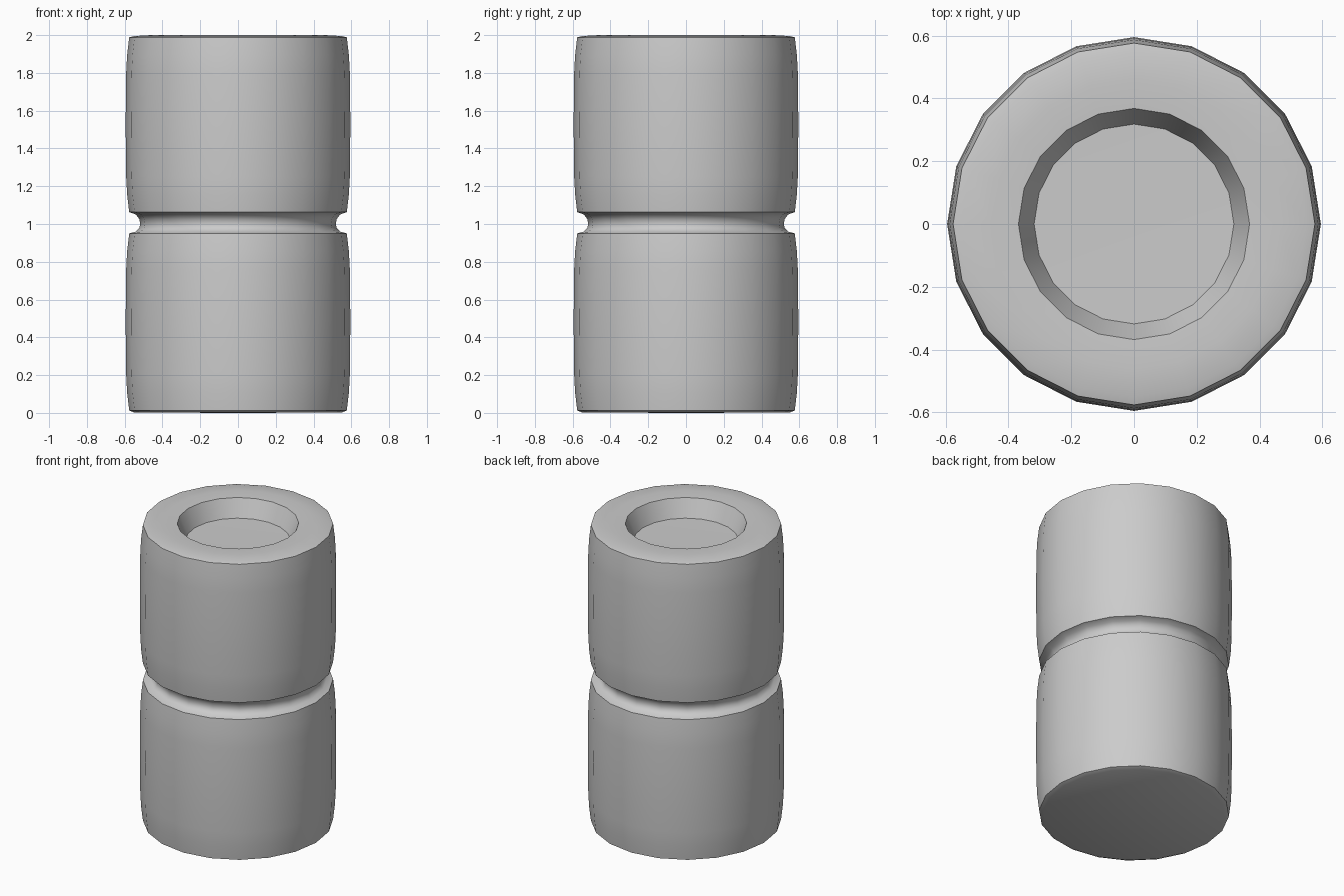
import bpy, bmesh, math

if "Cube" in bpy.data.objects:
    bpy.data.objects.remove(bpy.data.objects["Cube"])

SEGMENTS = 20


def lathe(name, profile):
    """Revolve an (r, z) profile about z; points with r = 0 become poles."""
    bm = bmesh.new()
    rings = []
    for r, z in profile:
        if r == 0:
            rings.append([bm.verts.new((0, 0, z))])
        else:
            rings.append([bm.verts.new((r * math.cos(2 * math.pi * i / SEGMENTS),
                                        r * math.sin(2 * math.pi * i / SEGMENTS), z))
                          for i in range(SEGMENTS)])
    for a, b in zip(rings, rings[1:]):
        for i in range(SEGMENTS):
            j = (i + 1) % SEGMENTS
            if len(a) == 1:
                bm.faces.new((a[0], b[j], b[i]))
            elif len(b) == 1:
                bm.faces.new((a[i], a[j], b[0]))
            else:
                bm.faces.new((a[i], a[j], b[j], b[i]))
    bmesh.ops.recalc_face_normals(bm, faces=bm.faces)
    mesh = bpy.data.meshes.new(name)
    bm.to_mesh(mesh)
    bm.free()
    obj = bpy.data.objects.new(name, mesh)
    bpy.context.collection.objects.link(obj)
    bpy.context.view_layer.objects.active = obj
    obj.select_set(True)
    bpy.ops.object.shade_smooth_by_angle(angle=math.radians(40))
    obj.select_set(False)
    return obj


def bulge(z0, z1):
    """Slightly barrelled wall of one drum section."""
    steps = [(0, .576), (.1, .587), (.2, .592), (.5, .595), (.8, .592), (.9, .587), (1, .576)]
    return [(r, z0 + t * (z1 - z0)) for t, r in steps]


# Closed body: flat base, two barrelled drums, waist groove, recessed top
base = [(0, 0), (.55, .002)]
groove = [(.54, .96), (.522, .98), (.518, 1.0), (.522, 1.025), (.54, 1.05)]
top = [(.55, 1.995), (.46, 2.0), (.368, 1.995), (.318, 1.88), (0, 1.875)]
lathe("drum_body", base + bulge(.013, .95) + groove + bulge(1.063, 1.988) + top)
